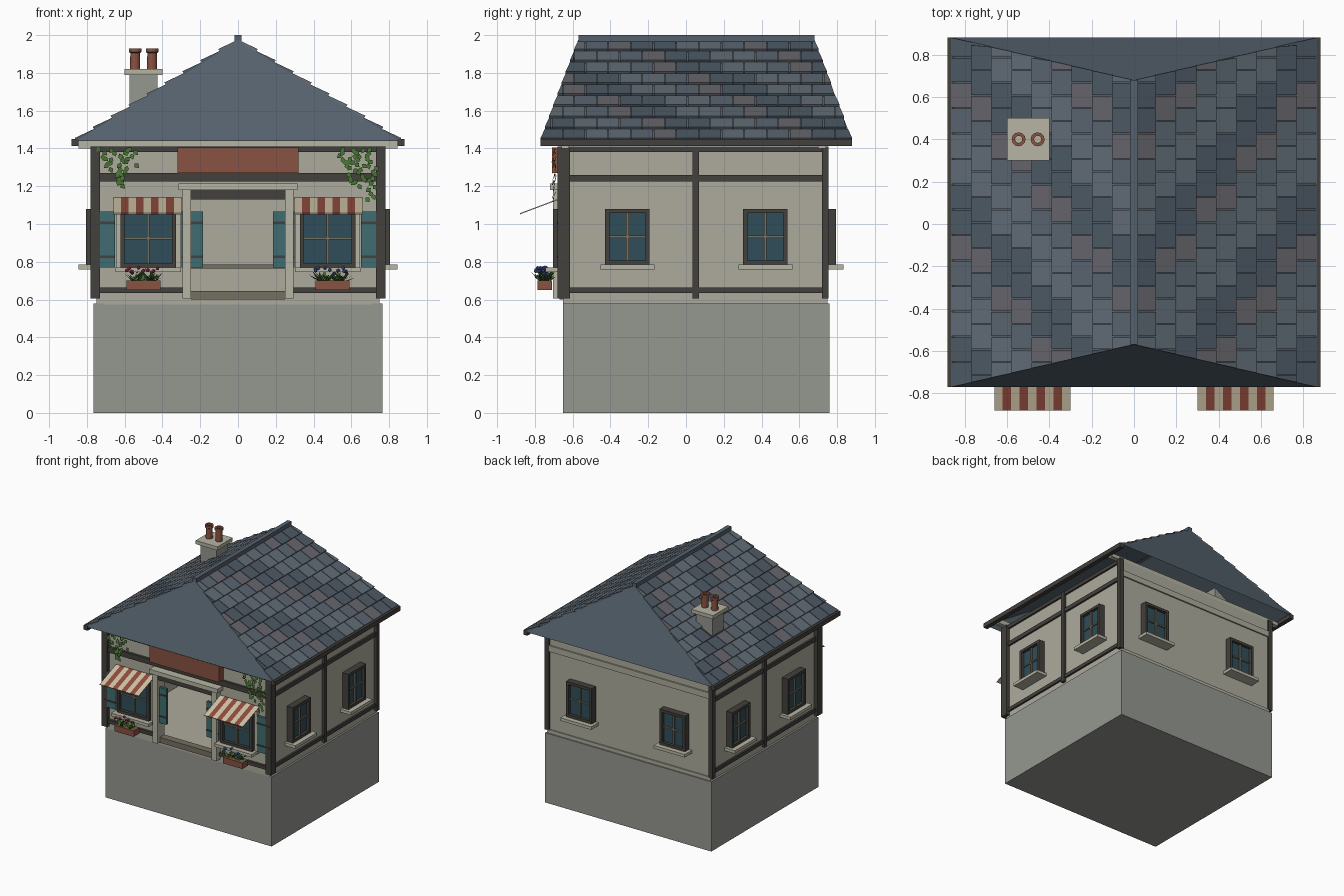
import bpy, bmesh, math, random
from mathutils import Matrix, Vector

if "Cube" in bpy.data.objects:
    bpy.data.objects.remove(bpy.data.objects["Cube"])

random.seed(4)
I = Matrix.Identity(4)


def mat(name, r, g, b):
    m = bpy.data.materials.new(name)
    m.diffuse_color = (r, g, b, 1)
    m.use_nodes = True
    m.node_tree.nodes["Principled BSDF"].inputs["Base Color"].default_value = m.diffuse_color
    return m


CREAM = mat("plaster", .42, .41, .34)
TRIM = mat("pale_trim", .47, .46, .37)
STONE = mat("stone", .30, .31, .28)
TIMBER = mat("timber", .055, .052, .045)
SLATES = [mat("slate_%d" % i, *c) for i, c in enumerate(
    [(.075, .10, .13), (.12, .15, .18), (.10, .13, .16), (.13, .13, .15)])]
HIP = mat("hip_slate", .09, .12, .15)
BRICK = mat("terracotta", .25, .085, .055)
RED = mat("awning_red", .27, .07, .045)
PALE = mat("awning_cream", .62, .54, .38)
TEAL = mat("shutter_teal", .05, .15, .16)
GLASS = mat("glass", .03, .075, .10)
BAR = mat("glazing_bar", .18, .16, .12)
LEAF = mat("leaf", .06, .17, .03)
PINK = mat("pink_flower", .45, .04, .12)
BLUE = mat("blue_flower", .08, .14, .45)


def finish(name, bm, *mats):
    bmesh.ops.recalc_face_normals(bm, faces=bm.faces)
    me = bpy.data.meshes.new(name)
    bm.to_mesh(me)
    bm.free()
    for m in mats:
        me.materials.append(m)
    ob = bpy.data.objects.new(name, me)
    bpy.context.collection.objects.link(ob)
    return ob


def boxes(name, m, *bounds, M=I):
    """One object from boxes given as x0, x1, y0, y1, z0, z1."""
    bm = bmesh.new()
    for x0, x1, y0, y1, z0, z1 in bounds:
        T = Matrix.Translation(((x0 + x1) / 2, (y0 + y1) / 2, (z0 + z1) / 2))
        S = Matrix.Diagonal((x1 - x0, y1 - y0, z1 - z0, 1))
        bmesh.ops.create_cube(bm, size=1, matrix=M @ T @ S)
    return finish(name, bm, m)


def poly(name, m, pts, faces):
    bm = bmesh.new()
    vs = [bm.verts.new(p) for p in pts]
    for f in faces:
        bm.faces.new([vs[i] for i in f])
    return finish(name, bm, m)


# Base and hollow walls with an open doorway
boxes("base", STONE, (-.765, .765, -.65, .76, 0, .58))
boxes("walls", CREAM,
      (-.75, -.71, -.65, .74, .575, 1.4), (.71, .75, -.65, .74, .575, 1.4),
      (-.71, .71, .70, .74, .575, 1.4), (-.71, -.27, -.65, -.61, .575, 1.4),
      (.27, .71, -.65, -.61, .575, 1.4), (-.27, .27, -.65, -.61, 1.15, 1.4),
      (-.71, .71, -.65, .70, .575, .605))
boxes("back_band", CREAM, (-.75, .75, .74, .752, 1.26, 1.31), (-.75, .75, .74, .75, .575, .61))
boxes("inner_shelf", BAR, (-.7, .7, .66, .70, .765, .785))

# Timber framing
frame = [(-.74, .74, -.67, -.645, 1.225, 1.27), (-.74, .74, -.67, -.645, 1.38, 1.41),
         (-.74, -.27, -.67, -.645, .635, .665), (.27, .74, -.67, -.645, .635, .665)]
for s in (-1, 1):
    def side(a, b, *rest):
        return (min(s * a, s * b), max(s * a, s * b), *rest)
    frame += [side(.73, .78, -.68, -.615, .605, 1.41), side(.735, .775, .72, .755, .605, 1.41),
              side(.74, .772, .035, .07, .605, 1.41)]
    frame += [side(.74, .765, -.62, .73, z0, z1) for z0, z1 in ((.635, .665), (1.225, 1.26), (1.38, 1.41))]
boxes("timber_frame", TIMBER, *frame)

# Doorway surround and blank sign board
boxes("door_pillars", TRIM, (-.295, -.25, -.705, -.61, .605, 1.18), (.25, .295, -.705, -.61, .605, 1.18))
boxes("door_lintel", TRIM, (-.315, .315, -.72, -.64, 1.18, 1.215))
boxes("door_header", TIMBER, (-.29, .29, -.69, -.61, 1.13, 1.18))
boxes("door_step", BAR, (-.25, .25, -.67, -.61, .60, .645))
boxes("sign_board", BRICK, (-.32, .32, -.71, -.65, 1.27, 1.405))


# Windows: local x along the wall, -y outward, origin at the wall face
def window(tag, M, w, z0, z1):
    h = w / 2
    t = .022
    zm = (z0 + z1) / 2
    boxes(tag + "_window_frame", TIMBER, (-h, -h + t, -.055, .01, z0, z1), (h - t, h, -.055, .01, z0, z1),
          (-h + t, h - t, -.055, .01, z1 - t, z1), (-h + t, h - t, -.055, .01, z0, z0 + t), M=M)
    boxes(tag + "_window_glass", GLASS, (-h + t, h - t, -.03, -.01, z0 + t, z1 - t), M=M)
    boxes(tag + "_window_bars", BAR, (-.007, .007, -.042, -.03, z0 + t, z1 - t),
          (-h + t, h - t, -.040, -.03, zm - .006, zm + .006), M=M)
    boxes(tag + "_window_sill", TRIM, (-h - .025, h + .025, -.095, .01, z0 - .025, z0), M=M)


def place(x, y, turn):
    return Matrix.Translation((x, y, 0)) @ Matrix.Rotation(math.radians(turn), 4, 'Z')


for y in (-.31, .42):
    window("right", place(.75, y, 90), .235, .785, 1.08)
    window("left", place(-.75, y, -90), .235, .785, 1.08)
for x in (-.43, .43):
    window("back", place(x, .74, 180), .235, .785, 1.08)


def leaf(bm, c, d, up, length, width, index=0):
    """Diamond-shaped leaf starting at c and pointing along d."""
    d = Vector(d).normalized()
    s = d.cross(Vector(up)).normalized() * width
    c = Vector(c)
    mid = c + d * length * .45
    f = bm.faces.new([bm.verts.new(p) for p in (c, mid + s, c + d * length, mid - s)])
    f.material_index = index


# Front windows with shutters, awnings and flower boxes
for s, tag, petal in ((-1, "front_left", PINK), (1, "front_right", BLUE)):
    cx = s * .475
    window(tag, place(cx, -.65, 0), .295, .77, 1.08)
    boxes(tag + "_window_surround", TRIM, (cx - .172, cx - .148, -.675, -.645, .745, 1.1),
          (cx + .148, cx + .172, -.675, -.645, .745, 1.1))
    for k in (-1, 1):
        c = cx + k * .2325
        boxes(tag + "_shutter", TEAL, (c - .0575, c + .0575, -.678, -.655, .77, 1.065))
        boxes(tag + "_shutter_straps", TIMBER, *[(c - .0575, c + .0575, -.683, -.67, z, z + .012)
                                                 for z in (.82, 1.0)])
    # Striped awning
    bm = bmesh.new()
    x0 = s * .48 - .18
    for i in range(9):
        a, b = x0 + i * .04, x0 + (i + 1) * .04
        f = bm.faces.new([bm.verts.new(p) for p in ((a, -.88, 1.057), (b, -.88, 1.057),
                                                     (b, -.66, 1.14), (a, -.66, 1.14))])
        f.material_index = i % 2
    bmesh.ops.remove_doubles(bm, verts=bm.verts, dist=1e-4)
    aw = finish(tag + "_awning", bm, PALE, RED)
    sol = aw.modifiers.new("thickness", 'SOLIDIFY')
    sol.thickness = .006
    # Planter, foliage and blossoms
    px = s * .5
    boxes(tag + "_flower_box", BRICK, (px - .09, px + .09, -.785, -.71, .65, .70))
    bm = bmesh.new()
    for i in range(46):
        a = random.uniform(0, math.tau)
        c = (px + random.uniform(-.07, .07), -.75 + random.uniform(-.025, .02), .695)
        leaf(bm, c, (math.cos(a), math.sin(a) * .8, random.uniform(.3, 1.1)), (0, 0, 1),
             random.uniform(.05, .085), .012)
    finish(tag + "_foliage", bm, LEAF)
    bm = bmesh.new()
    for i in range(12):
        p = (px + random.uniform(-.09, .09), -.76 + random.uniform(-.04, .03), random.uniform(.735, .77))
        bmesh.ops.create_icosphere(bm, subdivisions=1, radius=.011, matrix=Matrix.Translation(p))
    finish(tag + "_blossoms", bm, petal)
    # Ivy hanging below the eaves
    bm = bmesh.new()
    for top_x, drop in ((.57, .10), (.61, .21), (.645, .19), (.70, .28 if s > 0 else .12)):
        n = int(drop / .016)
        for i in range(n):
            x = s * top_x + random.uniform(-.025, .025)
            leaf(bm, (x, -.69 + random.uniform(-.012, .006), 1.405 - drop * i / n),
                 (random.uniform(-1, 1), random.uniform(-.3, 0), -.7), (0, 1, 0), .035, .014)
    finish(tag + "_ivy", bm, LEAF)

# Roof: slopes, hip ends, ridge, gutters
F, B, FR, BR = -.77, .88, -.57, .68
EX, EZ, RZ = .855, 1.44, 1.97
for s, tag in ((-1, "left"), (1, "right")):
    poly(tag + "_roof_slope", HIP, [(s * EX, F, EZ), (s * EX, B, EZ), (0, BR, RZ), (0, FR, RZ)], [(0, 1, 2, 3)])
    boxes(tag + "_gutter", TIMBER, (min(s * .845, s * .882), max(s * .845, s * .882), F, B, 1.412, 1.45))
    # Slate courses, clipped along the hips
    bm = bmesh.new()
    rows, w = 9, .12
    n = Vector((s * (RZ - EZ), 0, EX)).normalized()

    def at(t, y, lift):
        y = min(max(y, F + (FR - F) * t), B + (BR - B) * t)
        return Vector((s * EX * (1 - t), y, EZ + (RZ - EZ) * t)) + n * lift
    for r in range(rows):
        t0, t1 = r / rows, (r + 1) / rows
        for k in range(-1, 15):
            y0 = F + k * w + (r % 2) * w / 2
            y1 = y0 + w - .005
            if y1 < F + (FR - F) * t0 + .01 or y0 > B + (BR - B) * t0 - .01:
                continue
            v = [bm.verts.new(at(t, y, l)) for t, y, l in (
                (t0, y0, .018), (t0, y1, .018), (t1, y1, .005), (t1, y0, .005),
                (t0, y0, 0), (t0, y1, 0), (t1, y1, 0), (t1, y0, 0))]
            shade = (0, 0, 1, 1, 2, 3)[(k + r) % 6]
            for q in ((0, 1, 2, 3), (0, 4, 5, 1), (1, 5, 6, 2), (3, 7, 4, 0)):
                bm.faces.new([v[i] for i in q]).material_index = shade
    bmesh.ops.remove_doubles(bm, verts=bm.verts, dist=1e-5)
    finish(tag + "_slates", bm, *SLATES)
for tag, y, yr in (("front", F, FR), ("back", B, BR)):
    poly(tag + "_hip", HIP, [(-EX, y, EZ), (EX, y, EZ), (0, yr, RZ)], [(0, 1, 2)])
boxes("ridge_cap", HIP, (-.018, .018, FR, BR, 1.955, 2.0))
boxes("wall_plates", TRIM, (-.845, .845, -.66, -.62, 1.40, 1.44), (-.845, .845, .70, .74, 1.40, 1.43))

# Chimney with two hollow pots
boxes("chimney_stack", STONE, (-.575, -.425, .325, .475, 1.56, 1.79))
boxes("chimney_cap", TRIM, (-.6, -.4, .3, .5, 1.79, 1.82))
PROFILE = [(.017, 1.82), (.027, 1.82), (.025, 1.905), (.033, 1.91), (.033, 1.93), (.017, 1.93)]
for x in (-.545, -.455):
    bm = bmesh.new()
    vs = [bm.verts.new((x + r, .4, z)) for r, z in PROFILE]
    es = [bm.edges.new((vs[i], vs[(i + 1) % 6])) for i in range(6)]
    bmesh.ops.spin(bm, geom=vs + es, cent=(x, .4, 0), axis=(0, 0, 1), angle=math.tau, steps=12, use_duplicate=False)
    bmesh.ops.remove_doubles(bm, verts=bm.verts, dist=1e-4)
    finish("chimney_pot", bm, BRICK)
